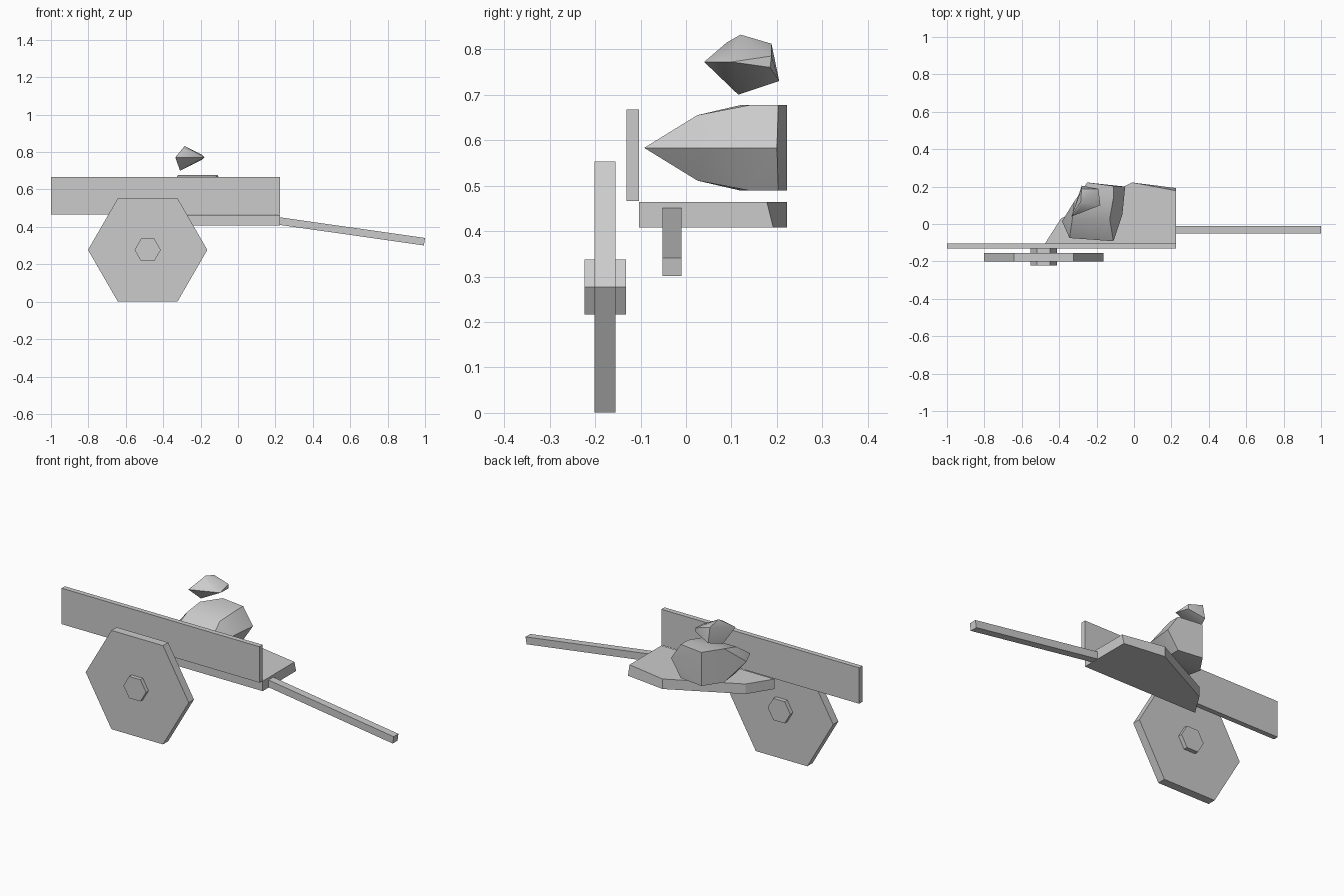
import bpy, bmesh
from math import cos, sin, pi, radians

old = bpy.data.objects.get("Cube")
if old:
    bpy.data.objects.remove(old, do_unlink=True)

grey = bpy.data.materials.new("plain grey")
grey.use_nodes = True
grey.diffuse_color = (0.6, 0.6, 0.6, 1)
grey.node_tree.nodes["Principled BSDF"].inputs["Base Color"].default_value = (0.6, 0.6, 0.6, 1)


def finish(name, bm):
    bmesh.ops.recalc_face_normals(bm, faces=bm.faces)
    mesh = bpy.data.meshes.new(name)
    bm.to_mesh(mesh)
    bm.free()
    mesh.materials.append(grey)
    obj = bpy.data.objects.new(name, mesh)
    bpy.context.collection.objects.link(obj)
    return obj


def loft(name, start, end):
    """Closed solid between two matching outlines."""
    bm = bmesh.new()
    a = [bm.verts.new(p) for p in start]
    b = [bm.verts.new(p) for p in end]
    bm.faces.new(a)
    bm.faces.new(b)
    for i in range(len(a)):
        j = (i + 1) % len(a)
        bm.faces.new((a[i], a[j], b[j], b[i]))
    return finish(name, bm)


def slab(name, outline, y0, y1):
    """Extrude an x-z outline along y."""
    return loft(name, [(x, y0, z) for x, z in outline], [(x, y1, z) for x, z in outline])


def hexagon(radius, x=-0.483, z=0.277):
    return [(x + radius * cos(i * pi / 3), z + radius * sin(i * pi / 3)) for i in range(6)]


def boulder(name, points):
    """Faceted lump wrapped around a few points, softly shaded."""
    bm = bmesh.new()
    for p in points:
        bm.verts.new(p)
    res = bmesh.ops.convex_hull(bm, input=bm.verts)
    loose = {g for g in res["geom_interior"] + res["geom_unused"]
             if isinstance(g, bmesh.types.BMVert)}
    bmesh.ops.delete(bm, geom=list(loose), context='VERTS')
    bmesh.ops.dissolve_limit(bm, angle_limit=radians(2), verts=bm.verts, edges=bm.edges)
    obj = finish(name, bm)
    bpy.ops.object.select_all(action='DESELECT')
    obj.select_set(True)
    bpy.context.view_layer.objects.active = obj
    bpy.ops.object.shade_smooth_by_angle(angle=radians(42))
    return obj


# Wheel and hub
slab("wheel", hexagon(0.319), -0.201, -0.155)
slab("wheel_hub", hexagon(0.07), -0.223, -0.132)

# Side plank and sloping pull shaft
slab("side_plank", [(-1, 0.466), (0.225, 0.466), (0.225, 0.667), (-1, 0.667)], -0.131, -0.103)
slab("pull_shaft", [(0.22, 0.411), (0.994, 0.301), (1, 0.341), (0.225, 0.451)], -0.052, -0.01)

# Broken floor with a slightly slanted corner
floor = [(-0.475, -0.103), (0.225, -0.103), (0.225, 0.192), (-0.01, 0.222), (-0.39, 0.03)]
lower = [(x, y, 0.408) for x, y in floor]
upper = [(x, y, 0.464) for x, y in floor]
upper[2] = (0.225, 0.178, 0.464)
loft("cart_floor", lower, upper)

# Large lump: a wide seam with matching rings above and below
seam = 0.583
rings = [(0, [(-0.385, 0.015), (-0.345, -0.075), (-0.11, -0.092),
              (-0.062, 0.05), (-0.047, 0.2), (-0.25, 0.222)]),
         (0.072, [(-0.33, 0.025), (-0.13, 0.025)]),
         (0.094, [(-0.32, 0.12), (-0.11, 0.14), (-0.11, 0.203), (-0.25, 0.222)])]
boulder("large_lump", [(x, y, seam + s * h) for h, ring in rings
                       for x, y in ring for s in (1, -1)])

# Small lump floating above
boulder("small_lump", [
    (-0.335, 0.04, 0.772), (-0.285, 0.12, 0.832), (-0.29, 0.09, 0.815),
    (-0.28, 0.188, 0.812), (-0.19, 0.188, 0.785), (-0.18, 0.1, 0.772),
    (-0.19, 0.185, 0.76), (-0.31, 0.115, 0.7), (-0.28, 0.205, 0.73)])
